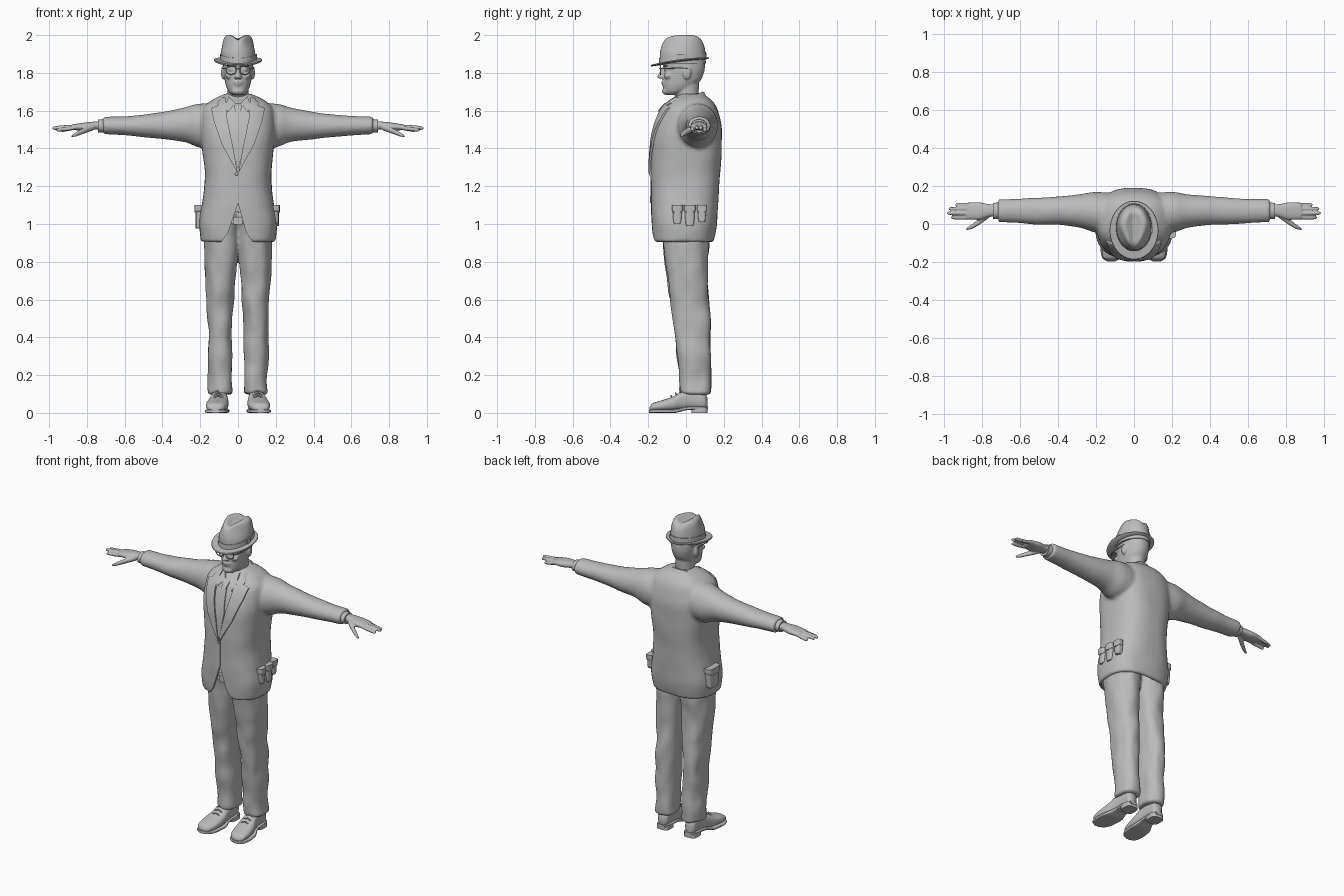
import bpy, bmesh, math
from mathutils import Matrix, Vector, noise
from mathutils.bvhtree import BVHTree

if "Cube" in bpy.data.objects:
    bpy.data.objects.remove(bpy.data.objects["Cube"])

GREY = (0.5, 0.5, 0.5, 1)
mat = bpy.data.materials.new("plain grey")
mat.use_nodes = True
mat.diffuse_color = GREY
mat.node_tree.nodes["Principled BSDF"].inputs["Base Color"].default_value = GREY


def select(*objs):
    bpy.ops.object.select_all(action="DESELECT")
    for o in objs:
        o.select_set(True)
    bpy.context.view_layer.objects.active = objs[0]


def finish(o, angle=50):
    o.data.materials.clear()
    o.data.materials.append(mat)
    select(o)
    bpy.ops.object.shade_smooth_by_angle(angle=math.radians(angle))
    return o


def make(name, bm):
    bmesh.ops.recalc_face_normals(bm, faces=bm.faces)
    me = bpy.data.meshes.new(name)
    bm.to_mesh(me)
    bm.free()
    o = bpy.data.objects.new(name, me)
    bpy.context.collection.objects.link(o)
    return finish(o)


def modify(o, kind, **props):
    m = o.modifiers.new(kind, kind)
    for key, value in props.items():
        setattr(m, key, value)
    select(o)
    bpy.ops.object.modifier_apply(modifier=m.name)
    return o


def mirrored(o):
    return modify(o, "MIRROR", use_mirror_merge=False)


def fuse(name, objs, voxel, rounds):
    select(*objs)
    if len(objs) > 1:
        bpy.ops.object.join()
    o = objs[0]
    o.name = name
    modify(o, "REMESH", mode="VOXEL", voxel_size=voxel)
    modify(o, "SMOOTH", factor=0.5, iterations=rounds)
    return finish(o)


def smooth_rows(rows, steps):
    # Monotone interpolation between the given rings
    def slope(i, c):
        a = rows[max(i, 1)][c] - rows[max(i, 1) - 1][c]
        j = min(i, len(rows) - 2)
        b = rows[j + 1][c] - rows[j][c]
        return 2 * a * b / (a + b) if a * b > 0 else 0
    out = []
    for i in range(len(rows) - 1):
        for s in range(steps):
            t = s / steps
            u = 1 - t
            out.append([u * u * (1 + 2 * t) * rows[i][c] + t * t * (3 - 2 * t) * rows[i + 1][c]
                        + t * u * (u * slope(i, c) - t * slope(i + 1, c)) for c in range(5)])
    return out + [rows[-1]]


def loft(name, axis, rings, p=2, steps=4, n=40, warp=None):
    # Each ring: position on the axis, then low and high extents on the other two axes
    k = "xyz".index(axis)
    i, j = [d for d in range(3) if d != k]
    bm, loops = bmesh.new(), []
    for t, a0, a1, b0, b1 in smooth_rows(rings, steps):
        loop = []
        for q in range(n):
            c, s = math.cos(math.tau * q / n), math.sin(math.tau * q / n)
            co = Vector((0, 0, 0))
            co[k] = t
            co[i] = (a0 + a1) / 2 + (a1 - a0) / 2 * math.copysign(abs(c) ** (2 / p), c)
            co[j] = (b0 + b1) / 2 + (b1 - b0) / 2 * math.copysign(abs(s) ** (2 / p), s)
            loop.append(bm.verts.new(warp(co) if warp else co))
        loops.append(loop)
    for low, high in zip(loops, loops[1:]):
        for q in range(n):
            r = (q + 1) % n
            bm.faces.new((low[q], low[r], high[r], high[q]))
    bm.faces.new(loops[0])
    bm.faces.new(loops[-1])
    return make(name, bm)


def centred(rows):
    return [(z, -w, w, f, b) for z, w, f, b in rows]


def ball(loc, scale):
    bm = bmesh.new()
    bmesh.ops.create_uvsphere(bm, u_segments=20, v_segments=12, radius=1,
                              matrix=Matrix.Translation(loc) @ Matrix.Diagonal((*scale, 1)))
    return make("lump", bm)


def tube(name, pts, r, cyclic=False):
    cu = bpy.data.curves.new(name, "CURVE")
    cu.dimensions, cu.bevel_depth, cu.bevel_resolution = "3D", r, 2
    cu.use_fill_caps = True
    sp = cu.splines.new("POLY")
    sp.points.add(len(pts) - 1)
    for point, co in zip(sp.points, pts):
        point.co = (*co, 1)
    sp.use_cyclic_u = cyclic
    o = bpy.data.objects.new(name, cu)
    bpy.context.collection.objects.link(o)
    select(o)
    bpy.ops.object.convert(target="MESH")
    return finish(bpy.context.object)


def plate(name, pts, lift, depth, surface=None):
    # Front outline in x and z, draped over a surface and thickened backwards
    bm = bmesh.new()
    bm.faces.new([bm.verts.new((x, -0.3, z)) for x, z in pts])
    for axis in (0, 2):
        for q in range(-9, 86):
            co, no = Vector(), Vector()
            co[axis], no[axis] = q * 0.02, 1
            bmesh.ops.bisect_plane(bm, geom=bm.verts[:] + bm.edges[:] + bm.faces[:], plane_co=co, plane_no=no)
    if surface:
        for v in bm.verts:
            hit = surface.ray_cast(v.co - Vector((0, 1, 0)), Vector((0, 1, 0)))[0]
            v.co.y = (hit.y if hit else -0.05) - lift
    ret = bmesh.ops.extrude_face_region(bm, geom=bm.faces[:])
    for v in ret["geom"]:
        if isinstance(v, bmesh.types.BMVert):
            v.co.y += depth
    return make(name, bm)


def folds(o, amp, fx, fz):
    for v in o.data.vertices:
        v.co += v.normal * amp * noise.noise(Vector((v.co.x * fx, v.co.y * fx, v.co.z * fz)))


# Jacket: torso and sleeves blended, hem hollowed and front vent cut
BODY = [(.905, .198, -.172, .145), (1, .206, -.183, .163), (1.1, .192, -.185, .17),
        (1.25, .176, -.186, .18), (1.4, .19, -.183, .19), (1.5, .198, -.168, .19),
        (1.6, .19, -.13, .168), (1.655, .14, -.08, .135), (1.69, .07, -.03, .09)]
torso = loft("torso", "z", centred(BODY), p=2.6)
sleeves = mirrored(loft("sleeves", "x", [
    (.08, -.05, .16, 1.4, 1.64), (.2, -.045, .168, 1.405, 1.637), (.28, -.02, .156, 1.435, 1.618),
    (.4, -.005, .145, 1.45, 1.594), (.55, 0, .136, 1.465, 1.575), (.715, .01, .13, 1.474, 1.567)]))
jacket = fuse("jacket", [torso, sleeves], .01, 5)
folds(jacket, .003, 9, 9)
hollow = loft("hem_cutter", "z", centred([(z, w - .014, f + .014, b - .014) for z, w, f, b in
              [(.8, .198, -.172, .145)] + BODY[:3]]), p=2.6)
vent = plate("vent_cutter", [(0, 1.11), (-.03, 1.02), (-.055, .95), (-.1, .89), (.09, .89), (.045, .95), (.025, 1.02)],
             0, .2)
for cutter in (hollow, vent):
    cutter.hide_render = True
    modify(jacket, "BOOLEAN", operation="DIFFERENCE", object=cutter, solver="EXACT")
    bpy.data.objects.remove(cutter)
finish(jacket)

# Shirt front, tie, lapels and front closure
chest = BVHTree.FromObject(jacket, bpy.context.evaluated_depsgraph_get())
plate("shirt_front", [(-.06, 1.66), (.06, 1.66), (.05, 1.5), (0, 1.28), (-.05, 1.5)], .003, .008, chest)
plate("tie", [(-.017, 1.6), (.017, 1.6), (.028, 1.45), (.006, 1.3), (-.006, 1.3), (-.028, 1.45)], .009, .012, chest)
plate("tie_knot", [(-.024, 1.64), (.024, 1.64), (.014, 1.595), (-.014, 1.595)], .016, .02, chest)
mirrored(plate("shirt_collar_wings", [(.015, 1.64), (.05, 1.675), (.068, 1.63), (.055, 1.59)], .012, .016, chest))
mirrored(plate("lapels", [(.065, 1.67), (.085, 1.672), (.11, 1.64), (.105, 1.628), (.142, 1.615), (.13, 1.55),
                          (.085, 1.42), (.002, 1.27), (.025, 1.4), (.058, 1.56)], .012, .016, chest))
plate("front_closure", [(-.012, 1.28), (.004, 1.28), (.004, 1.11), (-.004, 1.11)], .004, .008, chest)
ball((-.008, -.19, 1.265), (.009, .006, .009)).name = "jacket_button"


def collar(name, rings, slope):
    return loft(name, "z", centred(rings), steps=1, warp=lambda c: c + Vector((0, 0, c.y * slope)))


# Collars around the neck, lower at the front
collar("jacket_collar", [(1.61, .115, -.09, .115), (1.655, .085, -.065, .098),
                         (1.665, .075, -.058, .09), (1.63, .066, -.05, .08)], .4)
collar("shirt_collar", [(1.62, .07, -.07, .085), (1.68, .062, -.064, .073), (1.68, .057, -.06, .068),
                        (1.65, .05, -.05, .06)], .2)

# Head: skull, neck and features blended
skull = loft("skull", "z", centred([
    (1.683, .028, -.105, -.05), (1.7, .05, -.116, 0), (1.74, .066, -.122, .06), (1.78, .073, -.12, .088),
    (1.83, .078, -.116, .1), (1.88, .08, -.122, .1), (1.93, .06, -.09, .07)]), p=2.2)
neck = loft("neck", "z", centred([(1.58, .06, -.04, .08), (1.66, .055, -.052, .066), (1.75, .056, -.06, .07)]))
nose = loft("nose", "z", centred([(1.77, .016, -.14, -.1), (1.778, .02, -.153, -.1),
                                  (1.8, .012, -.142, -.1), (1.835, .009, -.122, -.1)]))
features = [ball((0, -.118, 1.752), (.026, .014, .006)), ball((0, -.116, 1.739), (.022, .014, .006)),
            ball((0, -.105, 1.703), (.034, .022, .02))]
for s in (-1, 1):
    features += [ball((s * .035, -.106, 1.843), (.03, .02, .009)), ball((s * .045, -.093, 1.785), (.022, .024, .018)),
                 ball((s * .08, .005, 1.8), (.01, .022, .034)), ball((s * .034, -.1, 1.818), (.017, .017, .012))]
fuse("head", [skull, neck, nose] + features, .006, 2)

# Spectacles
ring = [(.036 + .027 * math.cos(a), -.135, 1.815 + .023 * math.sin(a))
        for a in (math.tau * q / 24 for q in range(24))]
mirrored(tube("spectacle_rims", ring, .0028, True))
mirrored(tube("spectacle_temples", [(.063, -.135, 1.822), (.08, -.1, 1.824), (.086, .01, 1.826)], .0028))
tube("spectacle_bridge", [(-.01, -.135, 1.82), (0, -.14, 1.824), (.01, -.135, 1.82)], .0028)


# Hat: pinched crown, band and tilted brim
def pinch(c):
    high = min(max((c.z - 1.91) / .07, 0), 1)
    front = min(max(-c.y / .12, 0), 1)
    dent = .02 * high * math.exp(-(c.x / .028) ** 2)
    return Vector((c.x * (1 - .35 * front * high), c.y, c.z - dent - .008 * high * front))


def tilt(c):
    return c + Vector((0, 0, .13 * c.y + .6 * c.x * c.x))


loft("hat_crown", "z", centred([
    (1.85, .093, -.14, .105), (1.9, .091, -.138, .103), (1.96, .082, -.13, .096), (1.99, .072, -.12, .082),
    (2.003, .05, -.095, .055), (2, .025, -.06, .02), (2, .004, -.03, -.02)]), warp=pinch)
loft("hat_brim", "z", centred([(1.858, .088, -.13, .1), (1.858, .125, -.183, .118), (1.862, .128, -.187, .122),
                               (1.867, .126, -.184, .119), (1.869, .088, -.13, .1)]), steps=1, n=64, warp=tilt)
loft("hat_band", "z", centred([(1.865, .095, -.143, .108), (1.897, .094, -.142, .107)]), steps=1, warp=tilt)
loft("hat_bow", "z", [(1.866, .085, .1, -.045, -.012), (1.9, .085, .1, -.045, -.012)], p=6, steps=1)

# Trousers and belt
legs = mirrored(loft("legs", "z", [
    (.1, .028, .158, -.032, .13), (.15, .03, .156, -.034, .13), (.45, .032, .16, -.065, .132),
    (.6, .022, .166, -.085, .12), (.8, .006, .174, -.113, .115), (.9, -.01, .177, -.125, .122),
    (1.06, -.02, .165, -.14, .122)], p=2.3, steps=6))
trousers = fuse("trousers", [legs], .009, 4)
folds(trousers, .009, 14, 8)
loft("belt", "z", centred([(1, .172, -.152, .13), (1.035, .17, -.152, .13)]), p=2.6, steps=1)
loft("belt_buckle", "z", centred([(.997, .024, -.162, -.145), (1.038, .024, -.162, -.145)]), p=8, steps=1)

# Hands and shirt cuffs
parts = [loft("palm", "x", [(.7, .045, .1, 1.5, 1.545), (.76, .038, .104, 1.5, 1.542),
                            (.82, .022, .114, 1.494, 1.536), (.88, .025, .112, 1.498, 1.526)], p=2.4)]
for y, tip, drop in ((.101, .94, .012), (.08, .975, .002), (.057, .983, 0), (.034, .962, .01)):
    parts.append(loft("finger", "x", [(x, y - r, y + r, z - r, z + r) for x, r, z in (
        (.84, .01, 1.514), (.9, .0105, 1.514 - drop), (tip - .01, .009, 1.508 - drop), (tip, .004, 1.506 - drop))], n=16))
parts.append(loft("thumb", "x", [(x, y - r, y + r, z - r, z + r) for x, y, z, r in (
    (.76, .05, 1.514, .016), (.81, .014, 1.496, .016), (.86, -.018, 1.474, .011), (.882, -.027, 1.464, .005))], n=16))
mirrored(fuse("hands", parts, .005, 1))
mirrored(loft("shirt_cuffs", "x", [(.69, .024, .114, 1.482, 1.557), (.74, .027, .111, 1.485, 1.553)], steps=1))

# Shoes with soles, heels, laces and socks
mirrored(loft("shoes", "y", [
    (-.192, .1, .14, .012, .03), (-.178, .075, .162, .01, .05), (-.13, .056, .17, .01, .066),
    (-.07, .05, .162, .01, .086), (-.02, .054, .146, .015, .115), (.04, .058, .136, .02, .128),
    (.095, .062, .132, .02, .115), (.113, .08, .115, .025, .08)], p=2.5))
mirrored(loft("shoe_soles", "y", [
    (-.197, .1, .14, 0, .018), (-.18, .07, .166, 0, .018), (-.13, .05, .176, 0, .018), (-.06, .046, .168, 0, .02),
    (0, .056, .143, .014, .032), (.06, .055, .139, .018, .034), (.117, .07, .125, .018, .034)], p=5))
mirrored(loft("shoe_heels", "z", [(0, .056, .138, .03, .115), (.03, .056, .138, .03, .115)], p=4, steps=1))
for q in range(3):
    y, z = -.075 + .024 * q, .09 + .013 * q
    mirrored(tube("shoe_laces", [(.078, y, z - .01), (.105, y - .004, z + .002), (.13, y, z - .01)], .004))
mirrored(loft("socks", "z", [(.07, .06, .134, 0, .105), (.2, .06, .134, 0, .105)], steps=1))


# Hip pouches with flaps: three on the left, one large on the right
def pouch(name, side, y0, y1, low, reach):
    x0, x1 = sorted((side * .17, side * reach))
    loft(name, "z", [(low, x0, x1, y0 + .012, y1 - .012), (low + .01, x0, x1, y0 + .006, y1 - .006),
                     (1.09, x0, x1, y0, y1)], p=4)
    x0, x1 = sorted((side * .17, side * (reach + .006)))
    loft(name + "_flap", "z", [(1.06, x0, x1, y0 + .008, y1 - .008), (1.075, x0, x1, y0 - .003, y1 + .003),
                               (1.1, x0, x1, y0 - .003, y1 + .003)], p=4)


pouch("front_pouch", 1, -.072, -.02, 1, .214)
pouch("middle_pouch", 1, -.008, .048, .99, .216)
pouch("rear_pouch", 1, .06, .108, 1.01, .207)
pouch("large_pouch", -1, -.03, .075, .975, .224)
